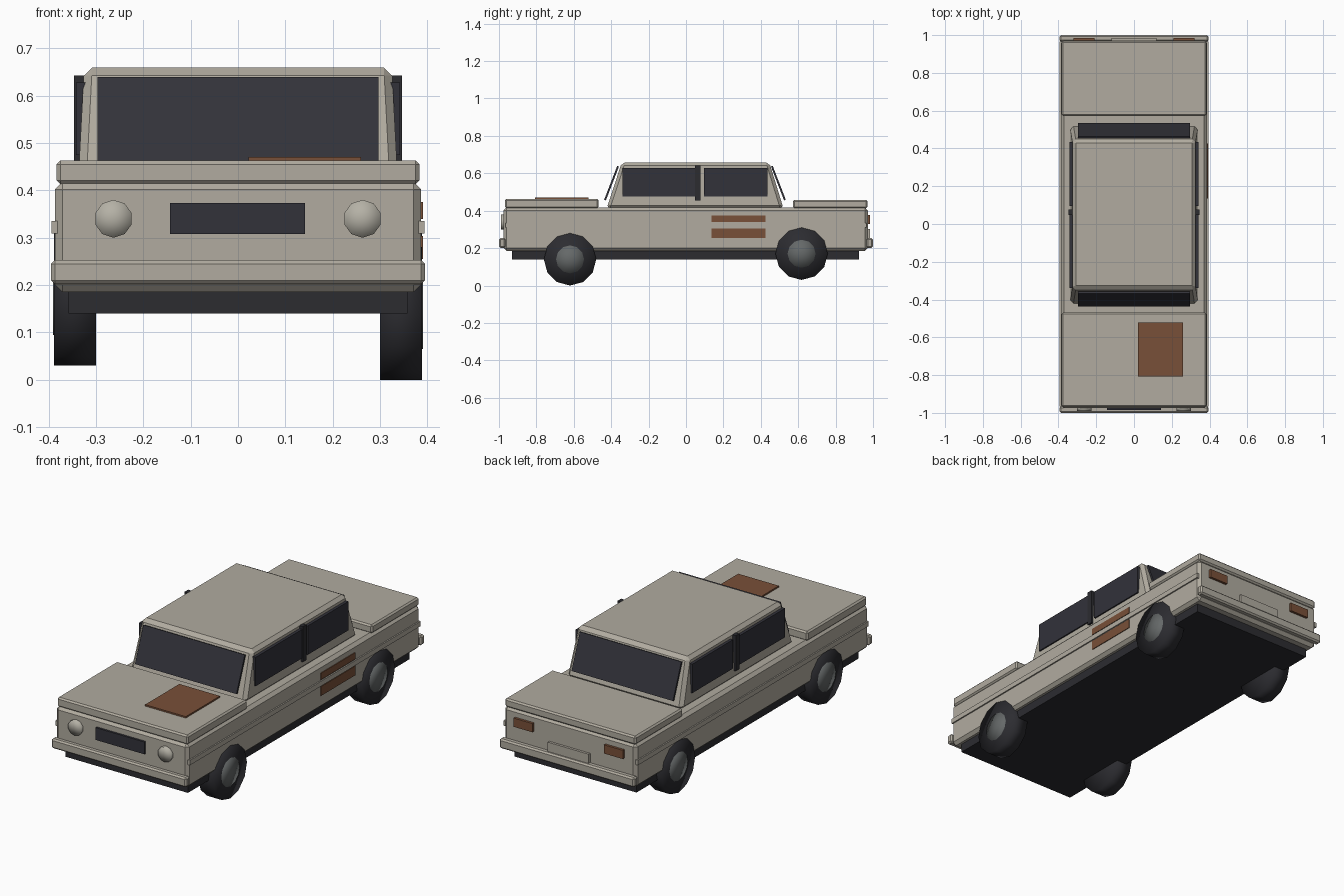
import bpy, bmesh
from math import pi, atan2, hypot
from mathutils import Matrix, Vector

cube = bpy.data.objects.get("Cube")
if cube:
    bpy.data.objects.remove(cube, do_unlink=True)


def material(name, color, rough=0.7):
    m = bpy.data.materials.new(name)
    m.use_nodes = True
    m.diffuse_color = (*color, 1)
    shader = m.node_tree.nodes["Principled BSDF"]
    shader.inputs["Base Color"].default_value = (*color, 1)
    shader.inputs["Roughness"].default_value = rough
    return m


PAINT = material("warm grey paint", (0.44, 0.41, 0.35))
GLASS = material("dark glass", (0.032, 0.032, 0.042))
RUBBER = material("black rubber", (0.025, 0.025, 0.030))
RUST = material("rust brown", (0.19, 0.08, 0.04))
STEEL = material("hub steel", (0.13, 0.14, 0.14))
LAMP = material("lamp cream", (0.46, 0.44, 0.38))


def finish(name, bm, mat, bevel=0, smooth=False):
    bmesh.ops.recalc_face_normals(bm, faces=bm.faces)
    mesh = bpy.data.meshes.new(name)
    for f in bm.faces:
        f.smooth = smooth
    bm.to_mesh(mesh)
    bm.free()
    mesh.materials.append(mat)
    ob = bpy.data.objects.new(name, mesh)
    bpy.context.collection.objects.link(ob)
    if bevel:
        mod = ob.modifiers.new("edge chamfer", "BEVEL")
        mod.width = bevel
        mod.segments = 1
    return ob


def box(name, x, y, z, mat, bevel=0):
    """Box from (min, max) pairs on each axis."""
    bm = bmesh.new()
    bmesh.ops.create_cube(bm, size=1)
    for v in bm.verts:
        v.co = Vector([p[0] if c < 0 else p[1] for c, p in zip(v.co, (x, y, z))])
    return finish(name, bm, mat, bevel)


def disc(name, center, radius, depth, sides, axis, mat):
    """Short softly shaded cylinder along an axis."""
    bm = bmesh.new()
    turn = Matrix.Rotation(pi / 2, 4, "Y" if axis == "X" else "X")
    bmesh.ops.create_cone(bm, cap_ends=True, cap_tris=True, segments=sides,
                          radius1=radius, radius2=radius, depth=depth,
                          matrix=Matrix.Translation(center) @ turn)
    return finish(name, bm, mat, smooth=True)


# Lower body, chassis, hood and trunk lid
box("chassis", (-0.358, 0.358), (-0.93, 0.925), (0.14, 0.22), RUBBER)
box("body", (-0.387, 0.387), (-0.975, 0.972), (0.185, 0.418), PAINT, 0.016)
box("hood", (-0.383, 0.383), (-0.968, -0.468), (0.413, 0.463), PAINT, 0.008)
box("trunk_lid", (-0.383, 0.383), (0.572, 0.97), (0.413, 0.458), PAINT, 0.008)
box("front_bumper", (-0.395, 0.395), (-1.0, -0.965), (0.202, 0.253), PAINT, 0.008)
box("rear_bumper", (-0.395, 0.395), (0.965, 1.0), (0.202, 0.253), PAINT, 0.008)

# Tapered cabin
bm = bmesh.new()
bmesh.ops.create_cube(bm, size=1)
for v in bm.verts:
    top = v.co.z > 0
    half = 0.325 if top else 0.338
    front, back = (-0.343, 0.445) if top else (-0.425, 0.522)
    v.co = Vector((half if v.co.x > 0 else -half,
                   back if v.co.y > 0 else front,
                   0.659 if top else 0.41))
finish("cabin", bm, PAINT, 0.017)


# Sloped windscreens
def screen(name, low, high):
    (y0, z0), (y1, z1) = low, high
    ob = box(name, (-0.297, 0.297), (-0.005, 0.005),
             (-hypot(y1 - y0, z1 - z0) / 2, hypot(y1 - y0, z1 - z0) / 2), GLASS)
    ob.location = (0, (y0 + y1) / 2, (z0 + z1) / 2)
    ob.rotation_euler.x = -atan2(y1 - y0, z1 - z0)


screen("windshield", (-0.433, 0.457), (-0.363, 0.638))
screen("rear_window", (0.529, 0.457), (0.459, 0.638))

# Parts repeated on both sides
for s, side in ((1, "left"), (-1, "right")):
    def span(a, b):
        return tuple(sorted((s * a, s * b)))

    box(side + "_front_window", span(0.322, 0.342), (-0.34, 0.072), (0.475, 0.628), GLASS)
    box(side + "_rear_window", span(0.322, 0.342), (0.095, 0.435), (0.475, 0.628), GLASS)
    box(side + "_door_pillar", span(0.322, 0.346), (0.048, 0.077), (0.455, 0.643), RUBBER)
    box(side + "_moulding", span(0.38, 0.394), (-0.965, 0.965), (0.309, 0.335), PAINT)
    box(side + "_taillight", span(0.21, 0.32), (0.965, 0.985), (0.33, 0.376), RUST)
    disc(side + "_headlight", (s * 0.263, -0.975, 0.34), 0.04, 0.03, 10, "Y", LAMP)
    for y, end in ((-0.62, "front"), (0.618, "rear")):
        # One wheel sits slightly lower than the rest
        z = 0.14 if (s, end) == (1, "front") else 0.17
        disc(f"{side}_{end}_tyre", (s * 0.344, y, z), 0.14, 0.089, 12, "X", RUBBER)
        disc(f"{side}_{end}_hub", (s * 0.351, y, z), 0.075, 0.08, 12, "X", STEEL)

# Grille and number plate
box("grille", (-0.144, 0.142), (-0.986, -0.97), (0.308, 0.373), GLASS)
box("rear_plate", (-0.12, 0.12), (0.965, 0.985), (0.252, 0.302), PAINT)

# Rust patches on the hood and the left side
box("hood_patch", (0.022, 0.26), (-0.808, -0.522), (0.462, 0.471), RUST)
for i, z in enumerate(((0.255, 0.304), (0.34, 0.375))):
    box(f"side_patch_{i + 1}", (0.384, 0.391), (0.136, 0.425), z, RUST)
